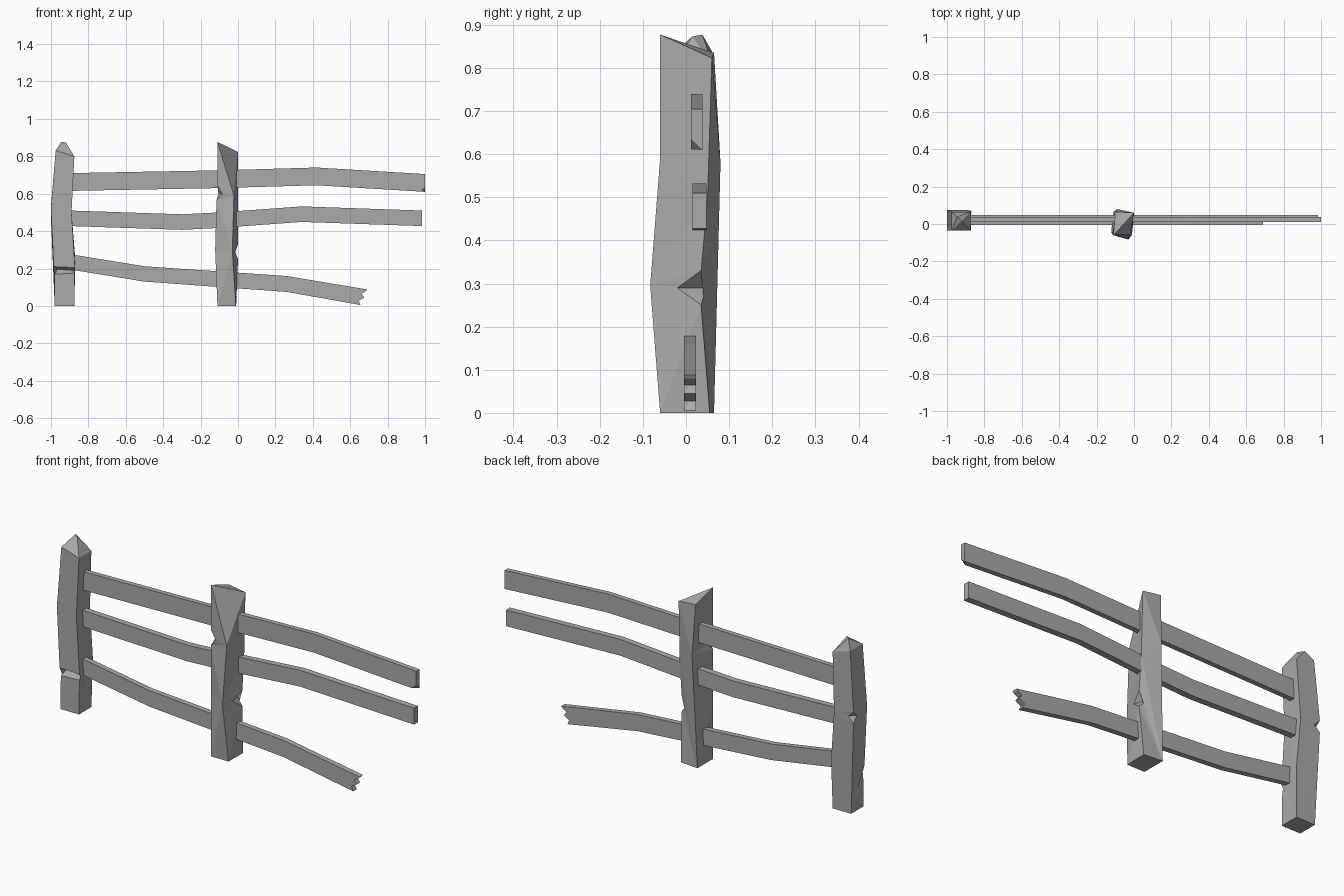
import bpy, bmesh

cube = bpy.data.objects.get("Cube")
if cube:
    bpy.data.objects.remove(cube, do_unlink=True)

# Weathered grey for the whole fence
grey = bpy.data.materials.new("weathered_grey")
grey.use_nodes = True
colour = (0.4, 0.4, 0.4, 1)
grey.diffuse_color = colour
grey.node_tree.nodes["Principled BSDF"].inputs["Base Color"].default_value = colour


def finish(name, bm):
    bmesh.ops.recalc_face_normals(bm, faces=bm.faces)
    mesh = bpy.data.meshes.new(name)
    bm.to_mesh(mesh)
    bm.free()
    mesh.materials.append(grey)
    obj = bpy.data.objects.new(name, mesh)
    bpy.context.collection.objects.link(obj)
    return obj


def zip_sides(bm, a, b):
    """Fill a post side between two corner edges, climbing in step."""
    i = j = 0
    while i < len(a) - 1 or j < len(b) - 1:
        climb_a = j == len(b) - 1 or (
            i < len(a) - 1 and a[i + 1].co.z <= b[j + 1].co.z)
        if climb_a:
            bm.faces.new((a[i], b[j], a[i + 1]))
            i += 1
        else:
            bm.faces.new((a[i], b[j], b[j + 1]))
            j += 1


def post(name, corners, peaks, caps):
    """Corners run counter-clockwise; a pair of points is a chopped notch."""
    bm = bmesh.new()
    before, after = [], []
    for corner in corners:
        prev_side, next_side = [], []
        notch = None
        for p in corner:
            if isinstance(p[0], tuple):
                pair = [bm.verts.new(q) for q in p]
                notch = (len(prev_side), pair)
            else:
                v = bm.verts.new(p)
                pair = [v, v]
            prev_side.append(pair[0])
            next_side.append(pair[1])
        if notch:
            k, pair = notch
            for end in (prev_side[k - 1], prev_side[k + 1]):
                bm.faces.new((end, *pair))
        before.append(prev_side)
        after.append(next_side)
    for k in range(4):
        zip_sides(bm, after[k], before[(k + 1) % 4])
    bm.faces.new([edge[0] for edge in reversed(after)])
    tops = [edge[-1] for edge in after] + [bm.verts.new(p) for p in peaks]
    for cap in caps:
        bm.faces.new([tops[n] for n in cap])
    return finish(name, bm)


def rail(name, outline, y0, y1, chip=None):
    """Board cut from an outline in x and z, with an optional chipped corner."""
    bm = bmesh.new()
    front = [bm.verts.new((x, y0, z)) for x, z in outline]
    back = [bm.verts.new((x, y1, z)) for x, z in outline]
    bm.faces.new(front)
    bm.faces.new(back[::-1])
    for k in range(len(front)):
        n = (k + 1) % len(front)
        bm.faces.new((front[k], back[k], back[n], front[n]))
    if chip is not None:
        bmesh.ops.bevel(bm, geom=[front[chip]], offset=0.024,
                        segments=1, affect='VERTICES')
    return finish(name, bm)


def board(top, depth):
    """Outline of a board of even depth below its top line."""
    return top + [(x, z - depth) for x, z in reversed(top)]


# End post with a pointed top, a sawn groove in front and a nick behind
post("end_post", [
    [(-.98, -.035, 0), (-.98, -.032, .17), (-.965, -.008, .195),
     (-.985, -.035, .21), (-1, -.035, .52), (-.975, -.035, .83)],
    [(-.875, -.035, 0), (-.875, -.032, .175), (-.88, -.012, .19),
     (-.872, -.035, .205), (-.89, -.035, .5), (-.875, -.035, .8)],
    [(-.875, .065, 0), (-.87, .07, .25), (-.89, .075, .5), (-.875, .065, .8)],
    [(-.98, .065, 0), (-1, .075, .47),
     ((-.97, .074, .5), (-.997, .045, .5)),
     (-1, .075, .53), (-.975, .065, .83)],
], [(-.945, .038, .877), (-.92, .015, .873)],
    [(0, 1, 5), (1, 2, 5), (2, 4, 5), (2, 3, 4), (3, 0, 4), (0, 5, 4)])

# Twisted middle post with a slanting, split top
post("middle_post", [
    [(-.11, -.06, 0), (-.122, -.045, .3), (-.115, -.055, .565),
     ((-.105, -.025, .6), (-.083, -.06, .6)),
     (-.11, -.06, .645), (-.11, -.06, .877)],
    [(-.012, -.06, 0), (-.03, -.083, .295), (-.022, -.06, .59)],
    [(-.01, .055, 0), (0, .035, .25),
     ((-.015, -.02, .29), (-.04, .046, .29)),
     (0, .035, .33), (0, .05, .5), (0, .06, .823)],
    [(-.11, .065, 0), (-.09, .08, .58), (-.1, .065, .835)],
], [], [(0, 1, 2), (0, 2, 3)])

# Three bowed rails, the lowest snapped off short
rail("top_rail", board([(-.9, .71), (-.1, .725), (.42, .74), (1, .705)], .095),
     .012, .038, chip=4)
rail("middle_rail", board([(-.9, .51), (-.3, .49), (-.1, .5), (.34, .532),
                           (.985, .51)], .083), .015, .047)
rail("bottom_rail", [(-.9, .277), (-.5, .212), (.26, .16), (.69, .088),
                     (.685, .08), (.66, .065), (.675, .045), (.645, .027),
                     (.655, .005), (.26, .075), (-.5, .13), (-.9, .195)],
     -.005, .023)
